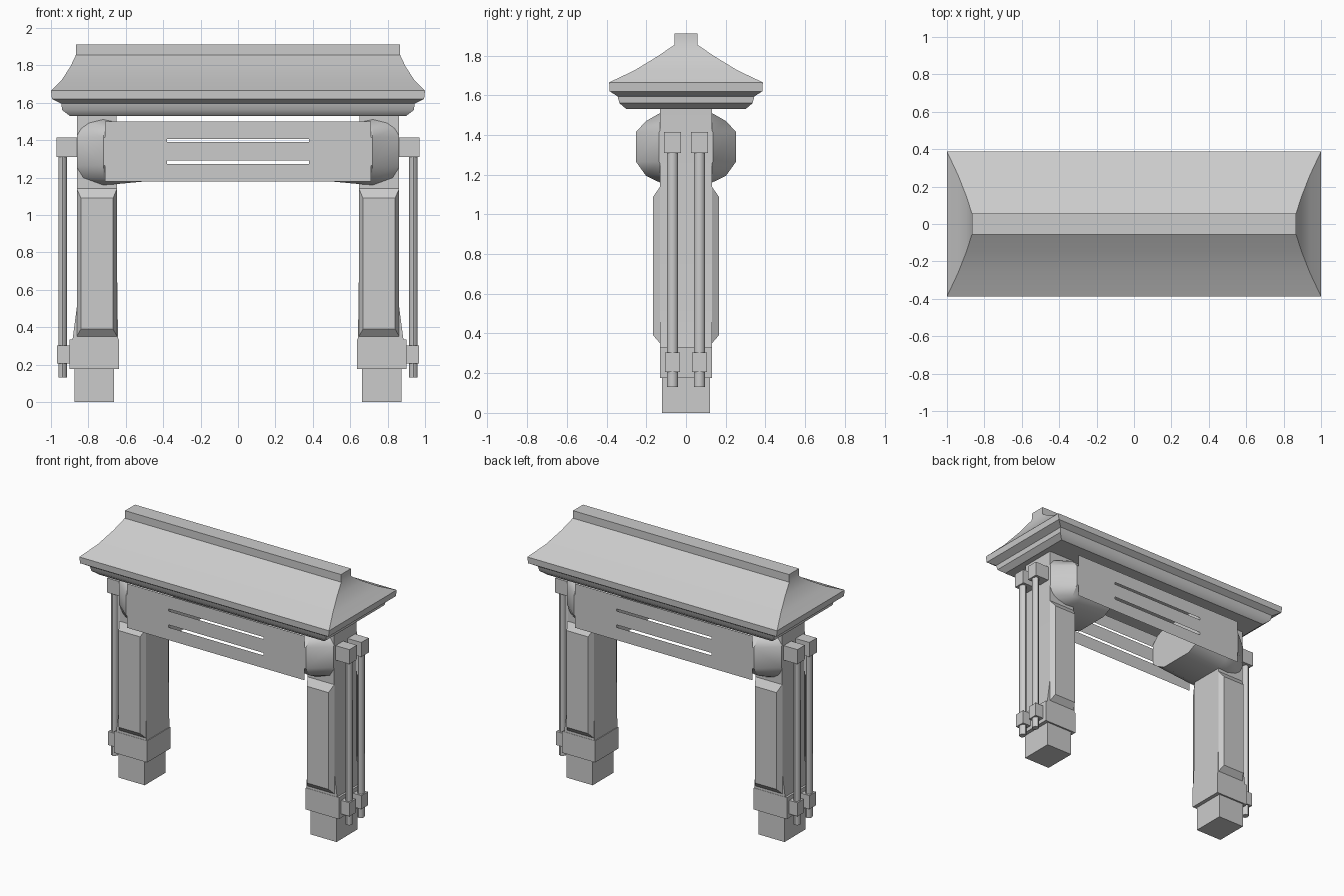
import bpy, bmesh, math

if "Cube" in bpy.data.objects:
    bpy.data.objects.remove(bpy.data.objects["Cube"])


def finish(name, bm, mirror=(False, False), smooth=None):
    bmesh.ops.recalc_face_normals(bm, faces=bm.faces)
    me = bpy.data.meshes.new(name)
    bm.to_mesh(me)
    bm.free()
    ob = bpy.data.objects.new(name, me)
    bpy.context.collection.objects.link(ob)
    if any(mirror):
        m = ob.modifiers.new("mirror", 'MIRROR')
        m.use_axis = (mirror[0], mirror[1], False)
        m.use_mirror_merge = False
    if smooth:
        bpy.ops.object.select_all(action='DESELECT')
        ob.select_set(True)
        bpy.context.view_layer.objects.active = ob
        bpy.ops.object.shade_smooth_by_angle(angle=math.radians(smooth))
    return ob


def loft(name, rings, mirror=(False, False), smooth=None):
    """Skin a stack of closed rings and cap both ends."""
    bm = bmesh.new()
    loops = [[bm.verts.new(p) for p in r] for r in rings]
    n = len(loops[0])
    for a, b in zip(loops, loops[1:]):
        for i in range(n):
            j = (i + 1) % n
            bm.faces.new((a[i], a[j], b[j], b[i]))
    bm.faces.new(loops[0])
    bm.faces.new(loops[-1])
    return finish(name, bm, mirror, smooth)


def rect(x0, x1, y0, y1, z):
    return [(x0, y0, z), (x1, y0, z), (x1, y1, z), (x0, y1, z)]


def box(name, x0, x1, y0, y1, z0, z1, mirror):
    return loft(name, [rect(x0, x1, y0, y1, z) for z in (z0, z1)], mirror)


X, XY = (True, False), (True, True)

# Roof: flared hip roof with ridge cap and stepped eaves (half x, half y, z)
roof = [(0.90, 0.30, 1.53), (0.94, 0.335, 1.56), (0.945, 0.345, 1.595),
        (0.995, 0.385, 1.62), (1.0, 0.387, 1.665), (0.94, 0.26, 1.725),
        (0.895, 0.145, 1.795), (0.867, 0.057, 1.855), (0.865, 0.057, 1.91)]
loft("roof", [rect(-x, x, -y, y, z) for x, y, z in roof], smooth=35)

# Post core, flaring outward at the base
core = [(0.64, 0.885, 0.33), (0.645, 0.86, 0.52), (0.65, 0.86, 1.53)]
loft("post", [rect(a, b, -0.13, 0.13, z) for a, b, z in core], X, 30)

# Raised chamfered panel on front and back of each post
loft("post_panel", [
    [(0.647, -0.13, 0.35), (0.862, -0.13, 0.35), (0.862, -0.13, 1.14), (0.647, -0.13, 1.14)],
    [(0.668, -0.165, 0.39), (0.84, -0.165, 0.39), (0.84, -0.165, 1.09), (0.668, -0.165, 1.09)],
], XY, 30)

# Collar and foot
box("post_collar", 0.635, 0.90, -0.132, 0.132, 0.177, 0.333, X)
box("post_foot", 0.663, 0.873, -0.12, 0.12, 0.0, 0.18, X)


# Bracket: faceted arm reaching inward at the top of each post
def section(x, hw, top, bottom):
    half = [(0.52, bottom), (0.8, bottom + 0.035), (1.0, 1.265),
            (1.0, 1.415), (0.8, 1.47), (0.52, top)]
    pts = [(hw * f, z) for f, z in half]
    return [(x, y, z) for y, z in pts] + [(x, -y, z) for y, z in reversed(pts)]


loft("bracket", [section(0.86, 0.135, 1.51, 1.165), section(0.72, 0.252, 1.51, 1.16),
                 section(0.65, 0.252, 1.495, 1.165), section(0.38, 0.252, 1.495, 1.19)], X, 30)

# Cross boards: thin sheets on front and back
for i, (z0, z1) in enumerate([(1.18, 1.272), (1.29, 1.39), (1.405, 1.5)]):
    bm = bmesh.new()
    bm.faces.new([bm.verts.new(p) for p in
                  [(-0.71, -0.256, z0), (0.71, -0.256, z0), (0.71, -0.256, z1), (-0.71, -0.256, z1)]])
    finish(f"cross_board_{i + 1}", bm, (False, True))

# Pipes on the outer sides with cap blocks and clamps
px, py = 0.938, 0.068
loft("pipe", [[(px + 0.023 * math.cos(a), py + 0.027 * math.sin(a), z)
               for a in [math.tau * i / 8 for i in range(8)]] for z in (0.13, 1.33)], XY, 50)
box("pipe_cap", 0.855, 0.97, py - 0.043, py + 0.043, 1.31, 1.415, XY)
box("pipe_clamp", 0.89, 0.967, py - 0.037, py + 0.037, 0.205, 0.303, XY)
